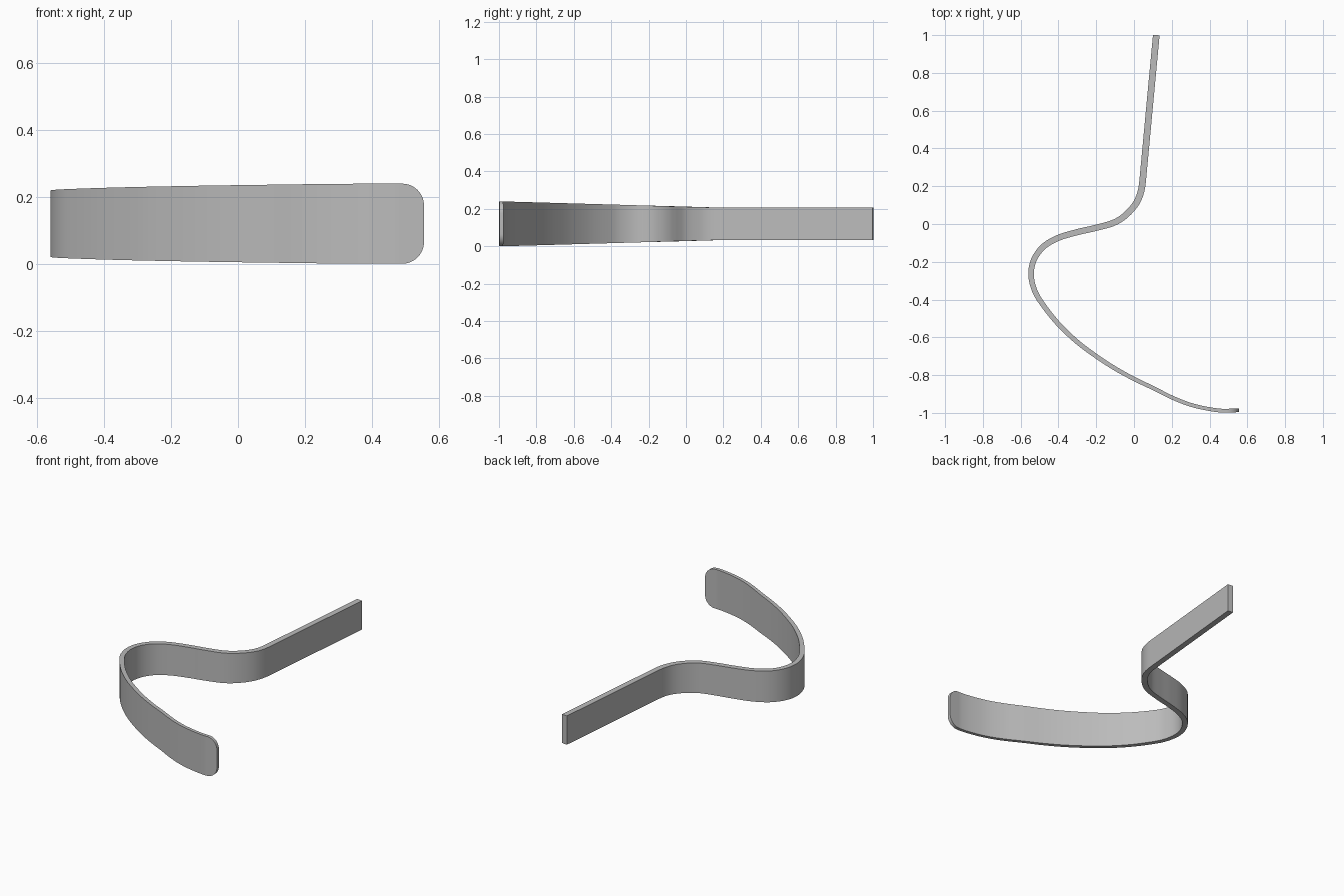
import bpy, bmesh, math
from mathutils import Vector

cube = bpy.data.objects.get("Cube")
if cube:
    bpy.data.objects.remove(cube, do_unlink=True)

# Centreline of the bent strip, from the straight back end to the rounded tip
PATH = [(.118, 1), (.045, .22), (.022, .13), (-.03, .06), (-.1, .01),
        (-.2, -.02), (-.3, -.043), (-.4, -.073), (-.48, -.12), (-.53, -.19),
        (-.545, -.27), (-.525, -.355), (-.48, -.43), (-.4, -.53), (-.3, -.625),
        (-.2, -.7), (-.1, -.765), (0, -.82), (.1, -.868), (.2, -.918),
        (.3, -.957), (.4, -.98), (.48, -.989), (.555, -.986)]
MID_Z, TIP_RADIUS = .12, .065


def smooth_path(points, steps=6):
    """Catmull-Rom curve; the first segment stays straight."""
    p = [Vector(q) for q in points]
    out = [p[0]]
    for i in range(1, len(p) - 1):
        a, b, c = p[i - 1], p[i], p[i + 1]
        d = p[min(i + 2, len(p) - 1)]
        t0 = (c - a) / 2 if i > 1 else (b - a).normalized() * (c - b).length
        t1 = (d - b) / 2
        for k in range(steps):
            t = k / steps
            out.append(b * (2*t**3 - 3*t**2 + 1) + t0 * (t**3 - 2*t**2 + t)
                       + c * (3*t**2 - 2*t**3) + t1 * (t**3 - t**2))
    return out + [p[-1]]


# Replace the tip samples with ones spaced evenly round the corner arc
line = smooth_path(PATH)
end = line[-1]
line = [q for q in line if q.x < end.x - TIP_RADIUS]
start = line[-1]
for k in range(11):
    x = end.x - TIP_RADIUS * (1 - math.sin(k / 10 * math.pi / 2))
    line.append(start.lerp(end, (x - start.x) / (end.x - start.x)))

# Sweep a rectangle that gets taller and thinner towards the tip
bm = bmesh.new()
rings = []
for i, q in enumerate(line):
    along = (line[min(i + 1, len(line) - 1)] - line[max(i - 1, 0)]).normalized()
    side = Vector((-along.y, along.x))
    t = min(max((.15 - q.y) / 1.13, 0), 1)
    half = .0875 + .032 * t
    thick = .0175 - .0075 * t
    d = max(q.x - (end.x - TIP_RADIUS), 0)
    half -= TIP_RADIUS - math.sqrt(max(TIP_RADIUS**2 - d**2, 0))
    rings.append([bm.verts.new((q.x + s * thick * side.x, q.y + s * thick * side.y,
                                MID_Z + u * half))
                  for s, u in ((-1, -1), (1, -1), (1, 1), (-1, 1))])
for a, b in zip(rings, rings[1:]):
    for j in range(4):
        k = (j + 1) % 4
        bm.faces.new((a[j], a[k], b[k], b[j]))
bm.faces.new(rings[0])
bm.faces.new(rings[-1])
bmesh.ops.recalc_face_normals(bm, faces=bm.faces)

mesh = bpy.data.meshes.new("bent_strip")
bm.to_mesh(mesh)
bm.free()
strip = bpy.data.objects.new("bent_strip", mesh)
bpy.context.collection.objects.link(strip)

# Plain grey metal
grey = bpy.data.materials.new("plain_grey")
grey.use_nodes = True
colour = (.5, .5, .5, 1)
grey.diffuse_color = colour
grey.node_tree.nodes["Principled BSDF"].inputs["Base Color"].default_value = colour
mesh.materials.append(grey)

bpy.context.view_layer.objects.active = strip
strip.select_set(True)
bpy.ops.object.shade_smooth_by_angle(angle=math.radians(30))
